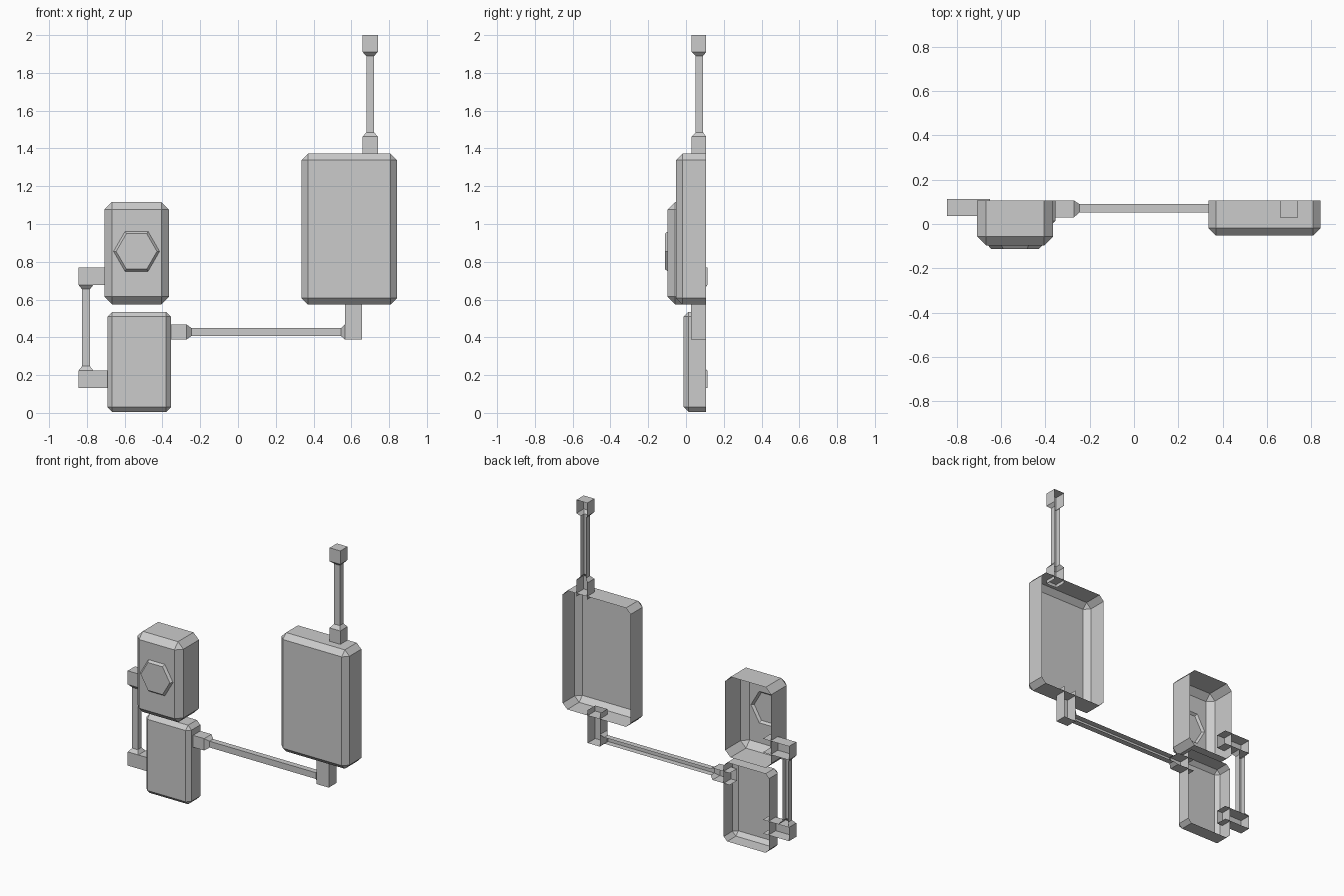
import bpy, bmesh, math
from mathutils import Vector

if "Cube" in bpy.data.objects:
    bpy.data.objects.remove(bpy.data.objects["Cube"])

BACK = 0.107   # open rear plane of the housings


def finish(name, bm):
    bmesh.ops.recalc_face_normals(bm, faces=bm.faces[:])
    bm.normal_update()
    # open shells: make the net facing direction the front (-y)
    if sum(f.normal.y * f.calc_area() for f in bm.faces) > 0:
        bmesh.ops.reverse_faces(bm, faces=bm.faces[:])
    me = bpy.data.meshes.new(name)
    bm.to_mesh(me)
    bm.free()
    ob = bpy.data.objects.new(name, me)
    bpy.context.collection.objects.link(ob)
    return ob


def housing(name, x0, x1, z0, z1, front, bevel, knob=None):
    """Bevelled box without a back; knob = (x, z, radius, top radius, top y)."""
    bm = bmesh.new()
    bmesh.ops.create_cube(bm, size=1)
    for v in bm.verts:
        v.co = Vector((x0 if v.co.x < 0 else x1,
                       front if v.co.y < 0 else BACK,
                       z0 if v.co.z < 0 else z1))
    edges = [e for e in bm.edges if any(v.co.y < BACK - 0.01 for v in e.verts)]
    bmesh.ops.bevel(bm, geom=edges, offset=bevel, segments=1,
                    profile=0.5, affect='EDGES')
    rear = [f for f in bm.faces if all(v.co.y > BACK - 0.001 for v in f.verts)]
    bmesh.ops.delete(bm, geom=rear, context='FACES_ONLY')
    if knob:
        # hollow hexagonal boss growing out of the front face
        kx, kz, r0, r1, ky = knob
        face = min(bm.faces, key=lambda f: f.calc_center_median().y)
        rim = list(face.edges)
        bmesh.ops.delete(bm, geom=[face], context='FACES_ONLY')
        rings = []
        for r, y in ((r0, front), (r1, ky)):
            rings.append([bm.verts.new((kx + r * math.cos(i * math.pi / 3), y,
                                        kz + r * math.sin(i * math.pi / 3)))
                          for i in range(6)])
        a, b = rings
        base = [bm.edges.new((a[i], a[(i + 1) % 6])) for i in range(6)]
        bmesh.ops.triangle_fill(bm, edges=rim + base, use_beauty=True)
        for i in range(6):
            j = (i + 1) % 6
            bm.faces.new((a[i], a[j], b[j], b[i]))
        bm.faces.new(b)
    return finish(name, bm)


def channel(name, axis, sections, caps=()):
    """Three-sided duct open to the rear; section = (t, centre, half, y0, y1)."""
    bm = bmesh.new()
    rings = []
    for t, c, h, y0, y1 in sections:
        ring = []
        for w, y in ((c - h, y1), (c - h, y0), (c + h, y0), (c + h, y1)):
            ring.append(bm.verts.new((t, y, w) if axis == 'x' else (w, y, t)))
        rings.append(ring)
    for a, b in zip(rings, rings[1:]):
        for i in range(3):
            bm.faces.new((a[i], a[i + 1], b[i + 1], b[i]))
    for k in caps:
        bm.faces.new(rings[k])
    return finish(name, bm)


def wide(t, c, h=0.04, y0=0.03, y1=0.107):
    return (t, c, h, y0, y1)


def thin(t, c, h=0.021, y0=0.051, y1=0.09):
    return (t, c, h, y0, y1)


# housings
housing("large_cabinet", 0.337, 0.842, 0.573, 1.372, -0.053, 0.034)
housing("meter_box", -0.708, -0.366, 0.575, 1.117, -0.097, 0.04,
        knob=(-0.537, 0.855, 0.122, 0.108, -0.112))
housing("lower_box", -0.692, -0.355, 0.004, 0.535, -0.012, 0.026)

# vertical mast on the large cabinet
channel("mast", 'z', [wide(1.35, 0.70), wide(1.462, 0.70), thin(1.485, 0.70),
                      thin(1.89, 0.70), wide(1.91, 0.70), wide(2.0, 0.70)], caps=(5,))

# conduit from lower box to large cabinet
channel("cross_conduit", 'x', [wide(-0.40, 0.428), wide(-0.272, 0.428),
                               thin(-0.247, 0.428), thin(0.545, 0.428),
                               wide(0.566, 0.428)])
channel("cross_conduit_elbow", 'z', [wide(0.388, 0.611, 0.045, 0.027),
                                     wide(0.61, 0.611, 0.045, 0.027)], caps=(0,))

# side conduit joining the two small boxes
for label, z in (("upper", 0.723), ("lower", 0.178)):
    channel("side_elbow_" + label, 'x', [wide(-0.845, z, 0.046, 0.035, 0.113),
                                         wide(-0.65, z, 0.046, 0.035, 0.113)], caps=(0,))
channel("side_conduit", 'z', [wide(0.224, -0.805, 0.039, 0.036, 0.113),
                              thin(0.247, -0.805, 0.021, 0.055, 0.094),
                              thin(0.655, -0.805, 0.021, 0.055, 0.094),
                              wide(0.677, -0.805, 0.039, 0.036, 0.113)])
